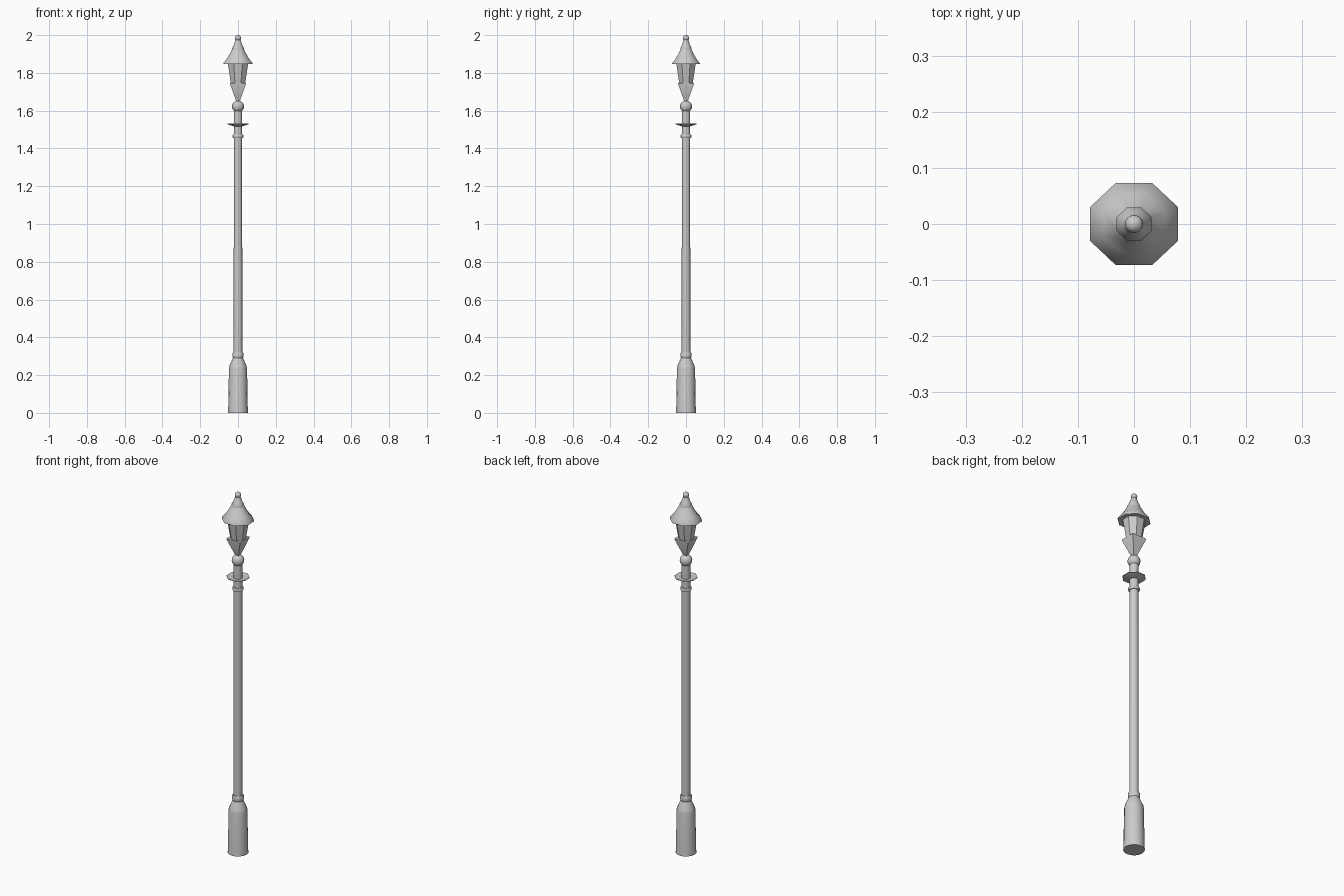
import bpy, bmesh, math

if "Cube" in bpy.data.objects:
    bpy.data.objects.remove(bpy.data.objects["Cube"])


def lathe(name, profile, sides, sy=1.0, turn=0.0, angle=40):
    """Revolve (radius, z) points around z, capping both ends."""
    bm = bmesh.new()
    rings = []
    for r, z in profile:
        rings.append([bm.verts.new((r * math.cos(turn + 2 * math.pi * i / sides),
                                    r * sy * math.sin(turn + 2 * math.pi * i / sides), z))
                      for i in range(sides)])
    for a, b in zip(rings, rings[1:]):
        for i in range(sides):
            j = (i + 1) % sides
            bm.faces.new((a[i], a[j], b[j], b[i]))
    bm.faces.new(rings[0][::-1])
    bm.faces.new(rings[-1])
    bmesh.ops.recalc_face_normals(bm, faces=bm.faces)
    me = bpy.data.meshes.new(name)
    bm.to_mesh(me)
    bm.free()
    ob = bpy.data.objects.new(name, me)
    bpy.context.collection.objects.link(ob)
    shade(ob, angle)
    return ob


def shade(ob, angle):
    bpy.ops.object.select_all(action='DESELECT')
    ob.select_set(True)
    bpy.context.view_layer.objects.active = ob
    bpy.ops.object.shade_smooth_by_angle(angle=math.radians(angle))


def ball(name, r, z):
    bpy.ops.mesh.primitive_uv_sphere_add(segments=16, ring_count=10, radius=r, location=(0, 0, z))
    ob = bpy.context.object
    ob.name = name
    shade(ob, 60)


def collar(name, z, h, r):
    """Rounded ring around the shaft."""
    lathe(name, [(0.02, z - h), (r * 0.9, z - h), (r, z - h * 0.5),
                 (r, z + h * 0.5), (r * 0.9, z + h), (0.02, z + h)], 16)


OCT = math.pi / 8      # puts flats of the octagon on the axes
K = 1 / math.cos(OCT)  # flat distance to corner radius

# Post
lathe("base", [(0.053, 0), (0.052, 0.012), (0.048, 0.235), (0.045, 0.25),
               (0.027, 0.29)], 16)
lathe("shaft", [(0.023, 0.28), (0.022, 1.47), (0.022, 1.60)], 16)
collar("lower_collar", 0.305, 0.015, 0.03)
collar("upper_collar", 1.465, 0.009, 0.029)
lathe("drip_plate", [(0.022 * K, 1.517), (0.055 * K, 1.528), (0.055 * K, 1.531),
                     (0.022 * K, 1.525)], 8, turn=OCT)
ball("neck_ball", 0.032, 1.622)

# Lantern
R2 = math.sqrt(2)
lathe("lantern_cradle", [(0.008 * R2, 1.645), (0.042 * R2, 1.742), (0.042 * R2, 1.746)],
      4, turn=math.pi / 4, angle=20)
lathe("lantern_glass", [(0.037 * K, 1.74), (0.054 * K, 1.85)], 8, sy=0.95, turn=OCT, angle=20)
lathe("roof", [(0.078 * K, 1.846), (0.078 * K, 1.851), (0.055 * K, 1.88), (0.031 * K, 1.925)],
      8, sy=0.94, turn=OCT, angle=50)
lathe("roof_cap", [(0.031 * K, 1.924), (0.031 * K, 1.93), (0.022 * K, 1.948), (0.012 * K, 1.978)],
      8, sy=0.95, turn=OCT, angle=50)
ball("finial", 0.016, 1.984)
